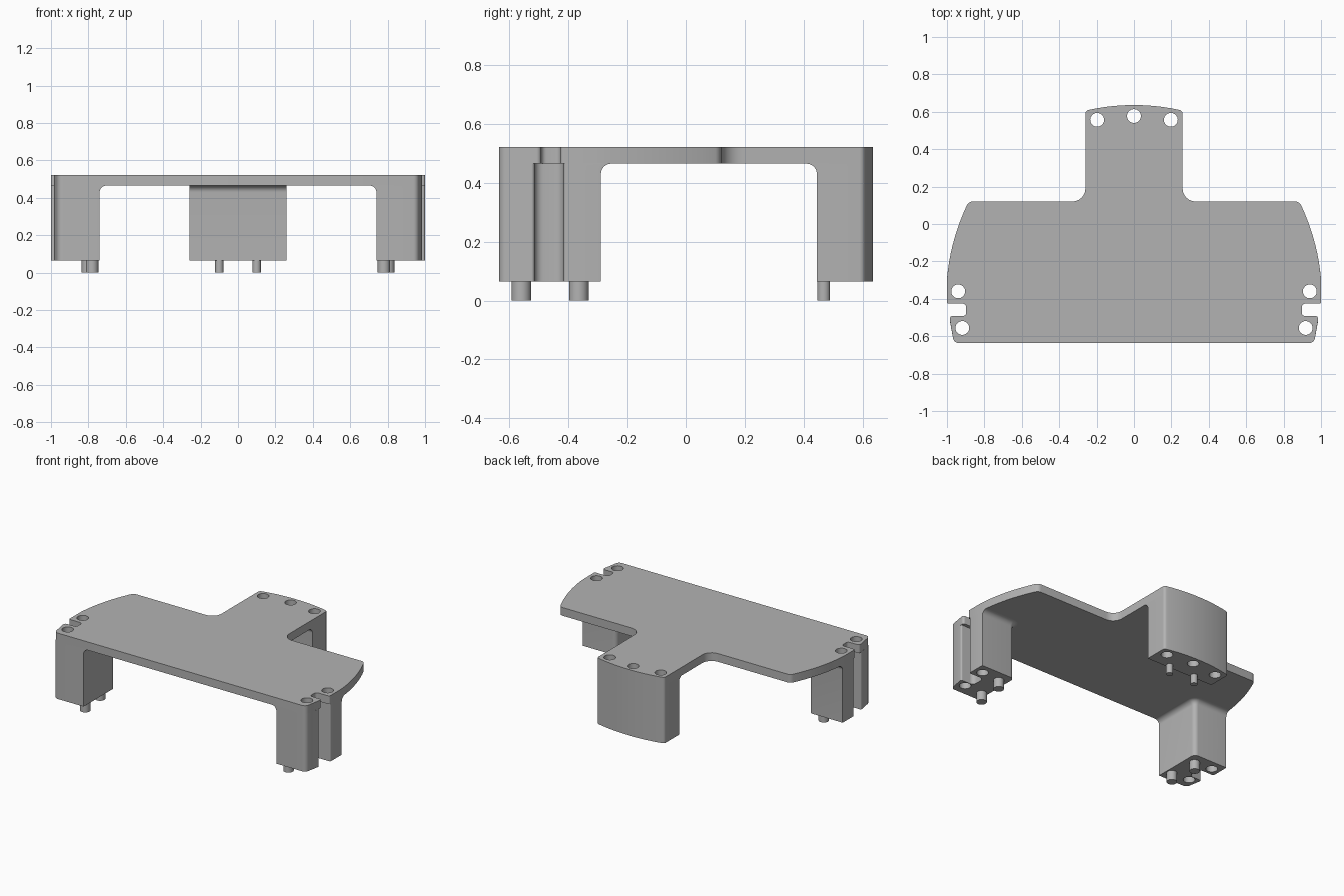
import bpy, bmesh, math
from mathutils import Vector

if "Cube" in bpy.data.objects:
    bpy.data.objects.remove(bpy.data.objects["Cube"])

GREY = bpy.data.materials.new("light grey")
GREY.diffuse_color = (0.45, 0.45, 0.45, 1)
GREY.use_nodes = True
GREY.node_tree.nodes["Principled BSDF"].inputs["Base Color"].default_value = GREY.diffuse_color
BASE, UNDER, TOP = 0.065, 0.465, 0.522
FILLET = 0.035


def rounded(corners, steps=6):
    """Round the corners of a polygon given as (x, y) or (x, y, radius)."""
    out, n = [], len(corners)
    for i, c in enumerate(corners):
        p = Vector(c[:2])
        if len(c) < 3:
            out.append(p)
            continue
        a = (Vector(corners[i - 1][:2]) - p).normalized()
        b = (Vector(corners[(i + 1) % n][:2]) - p).normalized()
        half = a.angle(b) / 2
        centre = p + (a + b).normalized() * c[2] / math.sin(half)
        start = p + a * c[2] / math.tan(half) - centre
        end = p + b * c[2] / math.tan(half) - centre
        sweep = math.atan2(start.x * end.y - start.y * end.x, start.dot(end))
        for k in range(steps + 1):
            t = sweep * k / steps
            out.append(centre + Vector((start.x * math.cos(t) - start.y * math.sin(t),
                                        start.x * math.sin(t) + start.y * math.cos(t))))
    return out


def mirrored(half):
    """Close a right-hand half outline with its mirror image."""
    return half + [(-c[0], *c[1:]) for c in reversed(half)]


def finish(name, bm):
    bmesh.ops.recalc_face_normals(bm, faces=bm.faces)
    me = bpy.data.meshes.new(name)
    bm.to_mesh(me)
    bm.free()
    me.materials.append(GREY)
    ob = bpy.data.objects.new(name, me)
    bpy.context.collection.objects.link(ob)
    return ob


def loft(name, layers):
    """Skin a stack of (z, loop) layers and cap both ends."""
    bm = bmesh.new()
    rings = [[bm.verts.new((p[0], p[1], z)) for p in loop] for z, loop in layers]
    for r, s in zip(rings, rings[1:]):
        for i in range(len(r)):
            j = (i + 1) % len(r)
            bm.faces.new((r[i], r[j], s[j], s[i]))
    bm.faces.new(rings[0])
    bm.faces.new(rings[-1])
    return finish(name, bm)


def cylinder(name, x, y, r, z0, z1, sides=32):
    ring = [(x + r * math.cos(2 * math.pi * k / sides),
             y + r * math.sin(2 * math.pi * k / sides)) for k in range(sides)]
    return loft(name, [(z0, ring), (z1, ring)])


def side_x(y):
    """Bowed side edge of the plate."""
    t = (y + 0.3) / 0.42
    return 1 - 0.03 * t - 0.085 * t * t


def rear_arc():
    return [(0.23 * (1 - k / 8), 0.636 - 0.03 * (1 - k / 8) ** 2 * 0.78) for k in range(8)]


def leg_layers(loop):
    """Straight leg that flares into the plate with a concave fillet."""
    layers = [(BASE, loop(0))]
    for k in range(9):
        a = math.pi / 2 * k / 8
        layers.append((UNDER - FILLET * (1 - math.sin(a)), loop(FILLET * (1 - math.cos(a)))))
    return layers


# T-shaped plate with slotted ends
bow = [(side_x(-0.3 + 0.36 * k / 10), -0.3 + 0.36 * k / 10) for k in range(11)]
half = [(0.963, -0.636, 0.03), (0.988, -0.492, 0.015), (0.897, -0.492, 0.018),
        (0.897, -0.426, 0.018), (1.0, -0.426, 0.01)] + bow + \
       [(0.885, 0.12, 0.035), (0.26, 0.12, 0.07), (0.26, 0.606, 0.02)] + rear_arc()
outline = rounded(mirrored(half))
plate = loft("top_plate", [(UNDER, outline), (TOP, outline)])


# Front legs, with a wider slot in the outer face
def front_loop(side):
    def loop(o):
        pts = rounded([(0.74 - o, -0.636), (0.963, -0.636, 0.03), (0.985, -0.515, 0.01),
                       (0.885, -0.515, 0.03), (0.885, -0.416, 0.03), (1.0, -0.416, 0.01),
                       (1.0, -0.3), (side_x(-0.29 + o), -0.29 + o),
                       (0.74 - o, -0.29 + o, 0.03 + o)])
        return [(side * p.x, p.y) for p in pts]
    return loop


# Rear leg, following the curved back edge
def rear_loop(o):
    return rounded(mirrored([(0.26, 0.445 - o), (0.26, 0.606, 0.02)] + rear_arc()))


bodies = [plate,
          loft("right_front_leg", leg_layers(front_loop(1))),
          loft("left_front_leg", leg_layers(front_loop(-1))),
          loft("rear_leg", leg_layers(rear_loop))]

# Vertical holes through plate and legs
holes = [(s * x, y) for s in (1, -1) for x, y in ((0.94, -0.36), (0.918, -0.556), (0.197, 0.557))]
for x, y in holes + [(0, 0.577)]:
    cutter = cylinder("hole_cutter", x, y, 0.037, -0.1, 0.7)
    cutter.hide_render = True
    for ob in bodies:
        box = [Vector(c) for c in ob.bound_box]
        if not (min(c.x for c in box) < x < max(c.x for c in box)
                and min(c.y for c in box) < y < max(c.y for c in box)):
            continue
        mod = ob.modifiers.new("hole", 'BOOLEAN')
        mod.operation, mod.solver, mod.object = 'DIFFERENCE', 'EXACT', cutter
        bpy.context.view_layer.objects.active = ob
        bpy.ops.object.modifier_apply(modifier=mod.name)
    bpy.data.objects.remove(cutter)

# Locating pins under the legs
pins = []
for side, word in ((1, "right"), (-1, "left")):
    for label, x, y, r in (("front", 0.78, -0.56, 0.033), ("middle", 0.803, -0.365, 0.033),
                           ("rear", 0.1, 0.468, 0.022)):
        pins.append(cylinder(f"{word}_{label}_pin", side * x, y, r, 0, BASE + 0.005))

bpy.ops.object.select_all(action='DESELECT')
for ob in bodies + pins:
    ob.select_set(True)
bpy.context.view_layer.objects.active = plate
bpy.ops.object.shade_smooth_by_angle(angle=math.radians(30))
